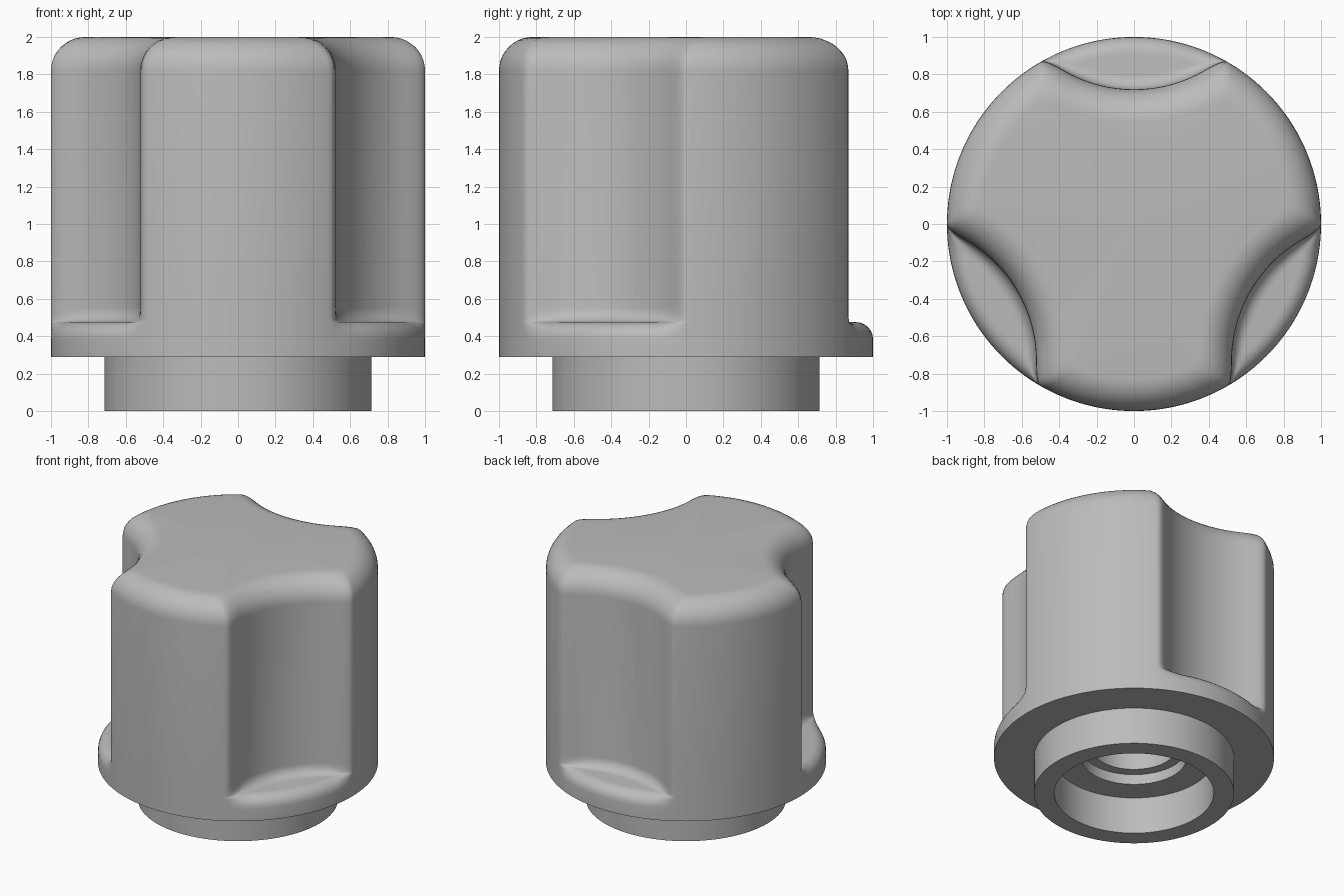
import bpy, bmesh, math

cube = bpy.data.objects.get("Cube")
if cube:
    bpy.data.objects.remove(cube)

SEGS = 288
GRIP_R, GRIP_C = 0.75, 1.47      # finger groove radius and distance from the axis
TOP, FLOOR, BASE = 2.0, 0.475, 0.29
TOP_ROUND, COVE, LIP = 0.18, 0.08, 0.09

grey = bpy.data.materials.new("plain grey")
grey.use_nodes = True
colour = (0.5, 0.5, 0.5, 1)
grey.diffuse_color = colour
grey.node_tree.nodes["Principled BSDF"].inputs["Base Color"].default_value = colour


def outline(theta, inset=0.0, blend=0.1):
    """Radius of the three-lobed outline, moved inward by inset."""
    step = 2 * math.pi / 3
    phi = (theta - math.pi / 2 + step / 2) % step - step / 2
    outer, rho = 1 - inset, GRIP_R + inset
    disc = rho ** 2 - (GRIP_C * math.sin(phi)) ** 2
    if disc < 0:
        return outer
    groove = GRIP_C * math.cos(phi) - math.sqrt(disc)
    h = max(blend - abs(outer - groove), 0) / blend
    return min(outer, groove) - h * h * blend / 4


def body_profile(theta):
    """Radius and height from the base up to the flat top."""
    wall = outline(theta)
    depth = 1 - wall
    lip, cove = min(LIP, depth / 2), min(COVE, depth / 2)
    pts = [(0.715, BASE), (1, BASE)]
    arcs = [math.radians(a) for a in range(0, 91, 15)]
    # rounded lip of the groove, then the cove up into its wall
    pts += [(1 - lip + lip * math.cos(a), FLOOR - LIP + LIP * math.sin(a)) for a in arcs]
    pts += [(wall + cove - cove * math.sin(a), FLOOR + COVE - COVE * math.cos(a)) for a in arcs]
    # rounded top edge
    for a in (math.radians(d) for d in range(0, 91, 9)):
        inset = TOP_ROUND * (1 - math.cos(a))
        pts.append((outline(theta, inset), TOP - TOP_ROUND + TOP_ROUND * math.sin(a)))
    return pts


def stem_profile(theta):
    """Collar with a stepped bore, from its outside to the end of the bore."""
    return [(0.3, 1.3), (0.3, 0.37), (0.375, 0.37), (0.375, BASE),
            (0.57, BASE), (0.57, 0), (0.715, 0), (0.715, BASE)]


def loft(name, profile, segs, cap):
    """Sweep a profile round the z axis, closing the ring numbered cap."""
    bm = bmesh.new()
    cols = []
    for i in range(segs):
        t = 2 * math.pi * i / segs
        cols.append([bm.verts.new((r * math.cos(t), r * math.sin(t), z))
                     for r, z in profile(t)])
    hub = bm.verts.new((0, 0, cols[0][cap].co.z))
    for a, b in zip(cols, cols[1:] + cols[:1]):
        for k in range(len(a) - 1):
            bm.faces.new((a[k], b[k], b[k + 1], a[k + 1]))
        bm.faces.new((a[cap], b[cap], hub) if cap else (b[cap], a[cap], hub))
    bmesh.ops.remove_doubles(bm, verts=bm.verts, dist=0.0002)
    mesh = bpy.data.meshes.new(name)
    bm.to_mesh(mesh)
    bm.free()
    mesh.materials.append(grey)
    obj = bpy.data.objects.new(name, mesh)
    bpy.context.collection.objects.link(obj)
    bpy.ops.object.select_all(action='DESELECT')
    obj.select_set(True)
    bpy.context.view_layer.objects.active = obj
    bpy.ops.object.shade_smooth_by_angle(angle=math.radians(40))
    return obj


loft("knob_body", body_profile, SEGS, -1)
loft("stem_collar", stem_profile, 96, 0)
